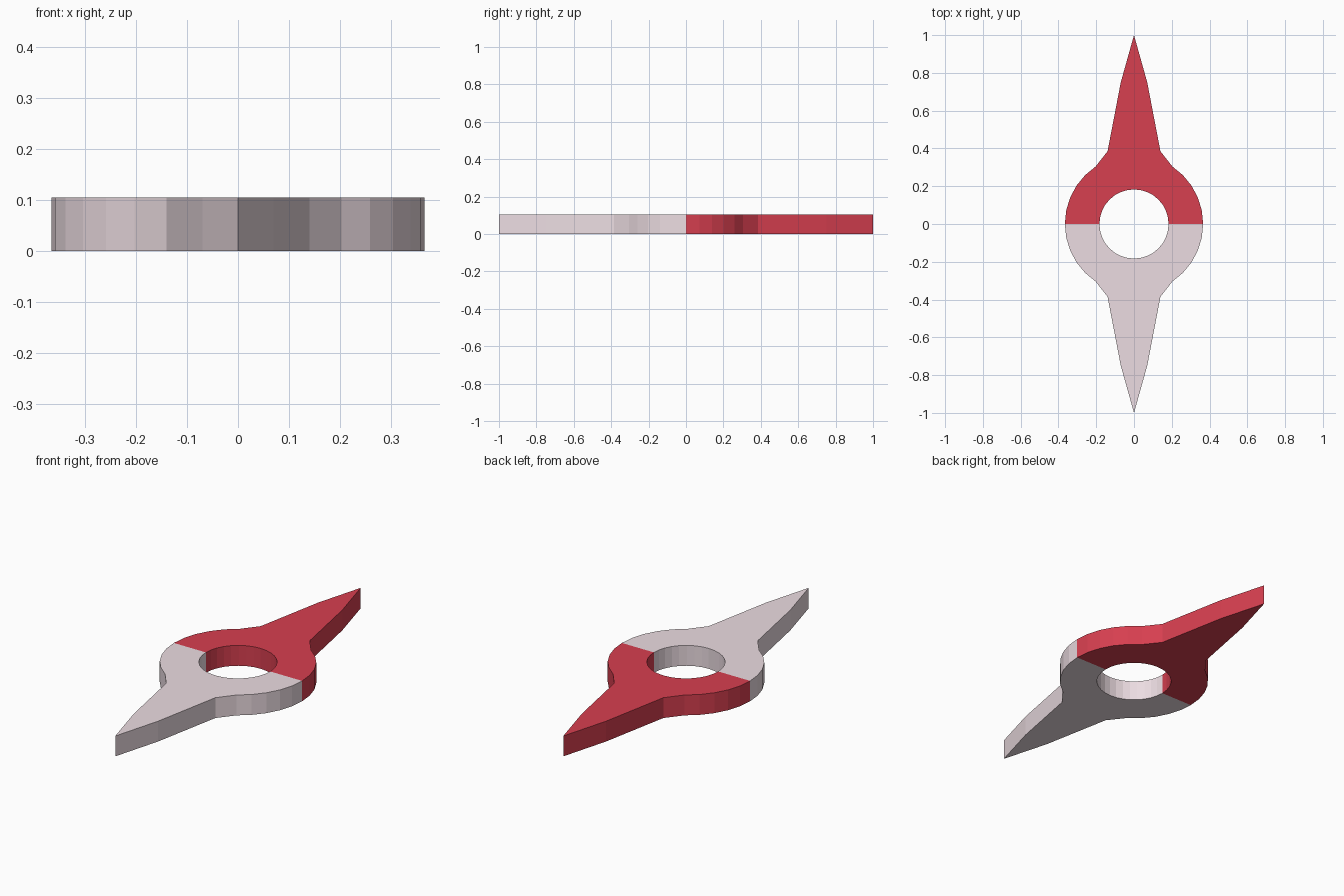
import bpy, bmesh
from math import sin, cos, pi

if "Cube" in bpy.data.objects:
    bpy.data.objects.remove(bpy.data.objects["Cube"])

HEIGHT = 0.105
R_OUT, R_IN = 0.366, 0.183
STEP = pi / 16  # 32-sided circles


def half_profile():
    # right side: outer ring arc, then the tapering point
    right = [(R_OUT * cos(i * STEP), R_OUT * sin(i * STEP)) for i in range(6)]
    right += [(0.14, 0.385), (0.07, 0.75)]
    left = [(-x, y) for x, y in reversed(right)]
    # inner hole arc from left back to right
    hole = [(R_IN * cos(i * STEP), R_IN * sin(i * STEP)) for i in range(16, -1, -1)]
    return right + [(0.0, 1.0)] + left + hole


def needle_half(name, sign, color):
    # sign -1 turns the half around to point the other way
    bm = bmesh.new()
    base = bm.faces.new([bm.verts.new((sign * x, sign * y, 0)) for x, y in half_profile()])
    top = bmesh.ops.extrude_face_region(bm, geom=[base], use_keep_orig=True)
    bmesh.ops.translate(bm, vec=(0, 0, HEIGHT),
                        verts=[v for v in top["geom"] if isinstance(v, bmesh.types.BMVert)])
    bmesh.ops.recalc_face_normals(bm, faces=bm.faces)
    # leave the hidden joint between the halves open
    joint = [f for f in bm.faces if all(abs(v.co.y) < 1e-5 for v in f.verts)]
    bmesh.ops.delete(bm, geom=joint, context='FACES_ONLY')
    bmesh.ops.triangulate(bm, faces=[f for f in bm.faces if len(f.verts) > 4])
    mesh = bpy.data.meshes.new(name)
    bm.to_mesh(mesh)
    bm.free()
    mat = bpy.data.materials.new(name + "_color")
    mat.diffuse_color = color
    mat.use_nodes = True
    mat.node_tree.nodes["Principled BSDF"].inputs["Base Color"].default_value = mat.diffuse_color
    mesh.materials.append(mat)
    bpy.context.collection.objects.link(bpy.data.objects.new(name, mesh))


# Red north half and pale south half
needle_half("needle_north", 1, (0.68, 0.05, 0.08, 1))
needle_half("needle_south", -1, (0.84, 0.72, 0.76, 1))
